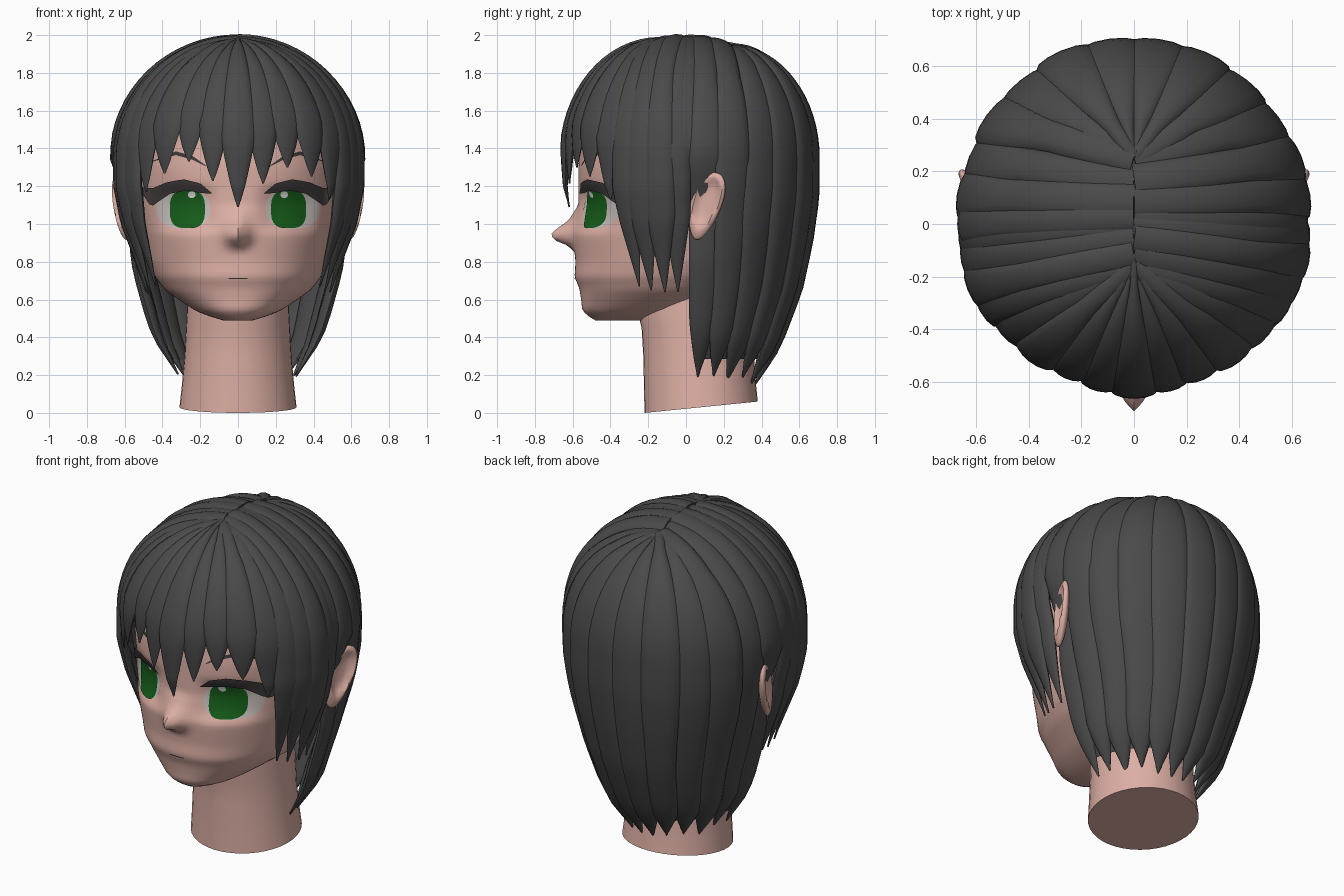
import bpy, bmesh, math, random
from mathutils import Vector

if "Cube" in bpy.data.objects:
    bpy.data.objects.remove(bpy.data.objects["Cube"])
random.seed(4)

def material(name, col):
    m = bpy.data.materials.new(name)
    m.diffuse_color = (*col, 1)
    m.use_nodes = True
    m.node_tree.nodes["Principled BSDF"].inputs["Base Color"].default_value = m.diffuse_color
    return m

SKIN = material("skin", (0.72, 0.43, 0.375))
HAIR = material("dark_hair", (0.068, 0.068, 0.068))
LASH = material("lash", (0.05, 0.043, 0.043))
WHITE = material("eye_white", (0.58, 0.53, 0.51))
GREEN = material("iris_green", (0.008, 0.11, 0.01))
GLINT = material("eye_glint", (0.85, 0.85, 0.85))

def lerp(tab, v):
    if v <= tab[0][0]:
        return tab[0][1]
    for (a, p), (b, q) in zip(tab, tab[1:]):
        if v <= b:
            return p + (q - p) * (v - a) / (b - a)
    return tab[-1][1]

def build(name, sheets, mat, closed=False, caps=False, mirror=False, angle=45):
    """Skin one or more grids of points into a smooth object."""
    bm = bmesh.new()
    for rows in sheets:
        vs = [[bm.verts.new(p) for p in r] for r in rows]
        n = len(vs[0])
        for a, b in zip(vs, vs[1:]):
            for j in range(n if closed else n - 1):
                k = (j + 1) % n
                bm.faces.new((a[j], a[k], b[k], b[j]))
        if caps:
            bm.faces.new(vs[0][::-1])
            bm.faces.new(vs[-1])
    if closed:
        bmesh.ops.recalc_face_normals(bm, faces=bm.faces)
    me = bpy.data.meshes.new(name)
    bm.to_mesh(me)
    bm.free()
    return finish(name, me, mat, mirror, angle)

def finish(name, me, mat, mirror, angle=45):
    ob = bpy.data.objects.new(name, me)
    bpy.context.collection.objects.link(ob)
    me.materials.append(mat)
    bpy.ops.object.select_all(action='DESELECT')
    ob.select_set(True)
    bpy.context.view_layer.objects.active = ob
    bpy.ops.object.shade_smooth_by_angle(angle=math.radians(angle))
    if mirror:
        ob.modifiers.new("mirror", 'MIRROR').use_mirror_merge = False
    return ob

# Head: half width, front, back and widest line by height
W = [(.49, .08), (.52, .18), (.55, .24), (.6, .315), (.65, .385), (.72, .44), (.8, .475),
     (.95, .505), (1.1, .53), (1.3, .545), (1.5, .53), (1.7, .43), (1.85, .2)]
F = [(.49, -.48), (.52, -.53), (.55, -.55), (.6, -.555), (.66, -.565), (.72, -.59), (.8, -.585),
     (.95, -.6), (1.1, -.57), (1.3, -.57), (1.5, -.55), (1.7, -.43), (1.85, -.2)]
B = [(.49, -.2), (.55, 0), (.65, .2), (.8, .35), (1, .48), (1.2, .55), (1.5, .52), (1.7, .42), (1.85, .2)]
YC = [(.49, -.35), (.55, -.2), (.65, -.07), (.8, 0)]
NOSE = [(.85, 0), (.885, .03), (.91, .09), (.94, .12), (.97, .095), (1.02, .035), (1.1, 0)]

def face_y(x, z):
    yc, f, w = lerp(YC, z), lerp(F, z), lerp(W, z)
    y = yc - (yc - f) * max(0, 1 - abs(x / w) ** 2.2) ** (1 / 2.2)
    y -= lerp(NOSE, z) * math.exp(-(x / .055) ** 2)
    y += .04 * math.exp(-((abs(x) - .27) / .14) ** 4 - ((z - 1.08) / .11) ** 4)
    return y

rows = []
for i in range(69):
    z = .49 + 1.36 * i / 68
    w, yc, row = lerp(W, z), lerp(YC, z), []
    for j in range(128):
        a = 2 * math.pi * j / 128
        s, c = math.sin(a), math.cos(a)
        x = w * math.copysign(abs(s) ** (2 / 2.2), s)
        row.append((x, face_y(x, z) if c > 0 else yc - (lerp(B, z) - yc) * c, z))
    rows.append(row)
build("head", [rows], SKIN, closed=True, caps=True)

# Neck with a slanted base
rows = []
for z, w, f, b in [(0, .31, -.22, .38), (.12, .298, -.222, .37), (.3, .283, -.226, .36),
                   (.45, .275, -.235, .36), (.55, .27, -.26, .36), (.8, .26, -.25, .36)]:
    m, d = (f + b) / 2, (b - f) / 2
    ring = []
    for j in range(40):
        a = 2 * math.pi * j / 40
        slant = .03 * (1 + math.sin(a)) * max(0, 1 - z / .3)
        ring.append((w * math.cos(a), m + d * math.sin(a), z + slant))
    rows.append(ring)
build("neck", [rows], SKIN, closed=True, caps=True, angle=40)

# Ears: flattened spheres with a hollow, turned outward at the back
bm = bmesh.new()
bmesh.ops.create_uvsphere(bm, u_segments=24, v_segments=20, radius=1)
for v in bm.verts:
    r = math.hypot(v.co.y - .05, v.co.z - .1)
    x = v.co.x * .035 - (.04 * max(0, 1 - (r / .75) ** 4) if v.co.x > 0 else 0)
    y, z = v.co.y * (.09 + .02 * v.co.z), v.co.z * .178
    y += z * .28
    v.co = (.612 + x * .9 + y * .42, .105 + y * .92 - x * .4, 1.095 + z)
me = bpy.data.meshes.new("ears")
bm.to_mesh(me)
bm.free()
finish("ears", me, SKIN, True)

# Eye, brow and mouth plates laid on the face between a lower and an upper line
def plate(name, x0, x1, low, up, mat, off, mirror=True, n=24):
    rows = []
    for i in range(6):
        row = []
        for j in range(n + 1):
            x = x0 + (x1 - x0) * (.5 - .5 * math.cos(math.pi * j / n))
            z = low(x) + (up(x) - low(x)) * i / 5
            row.append((x, face_y(min(x, .46), z) - off, z))
        rows.append(row)
    build(name, [rows], mat, mirror=mirror)

def oval(cx, cz, rx, rz, sign, p):
    return lambda x: cz + sign * rz * max(0, 1 - abs((x - cx) / rx) ** p) ** (1 / p)

def line(*pts):
    return lambda x: lerp(pts, x)

def disc(name, cx, cz, rx, rz, p, mat, off):
    plate(name, cx - rx, cx + rx, oval(cx, cz, rx, rz, -1, p), oval(cx, cz, rx, rz, 1, p), mat, off)

disc("eye_whites", .288, 1.08, .143, .105, 2.3, WHITE, .005)
disc("irises", .268, 1.078, .093, .1, 3, GREEN, .01)
disc("eye_glints", .245, 1.155, .02, .018, 2, GLINT, .014)
plate("upper_lashes", .14, .525,
      line((.14, 1.16), (.2, 1.165), (.27, 1.178), (.36, 1.16), (.42, 1.12), (.46, 1.09), (.525, 1.19)),
      line((.14, 1.165), (.2, 1.215), (.29, 1.237), (.38, 1.22), (.45, 1.19), (.525, 1.195)), LASH, .022)
plate("eyebrows", .17, .45, line((.17, 1.305), (.24, 1.34), (.33, 1.365), (.45, 1.33)),
      line((.17, 1.31), (.24, 1.36), (.33, 1.385), (.45, 1.335)), LASH, .006)
plate("mouth", -.05, .05, lambda x: .709, lambda x: .715, LASH, .004, mirror=False)

# Hair surface: angle 0 is the back, 90 the side, 180 the front
FX = [(.15, .44), (.4, .66), (.65, .77), (.8, .84), (1, .94), (1.2, 1)]
FY = [(.15, .55), (.4, .73), (.65, .87), (.9, .95), (1.15, 1)]
ROOT = [(0, .25), (55, .25), (90, .03), (120, -.16), (180, -.14)]

def hair_path(phi, tip, n_dome=16, n_drop=14):
    """Points from the parting over the dome and down to the tip height."""
    a, ab = math.radians(phi), abs(phi)
    y0 = lerp(ROOT, ab)
    rim = Vector((.645 * math.sin(a), (.685 if ab < 90 else .635) * math.cos(a)))
    top, pts = .62 - .8 * y0 * y0, []
    for i in range(n_dome + 1):
        t = math.pi / 2 * i / n_dome
        z = 1.35 + top * math.cos(t)
        if z < tip:
            break
        s = math.sin(t)
        pts.append((Vector((rim.x * s, y0 * (1 - s) + rim.y * s, z)), s))
    for i in range(1, n_drop + 1):
        z = 1.35 + (tip - 1.35) * i / n_drop
        if tip < 1.35:
            fx = lerp(FX, z)
            fy = lerp(FY, z) if ab < 90 else fx
            ear = .12 * math.exp(-((z - 1.08) / .2) ** 2 - ((ab - 82) / 11) ** 2)
            pts.append((Vector((rim.x * (fx - ear), rim.y * fy, z)), (fx + fy) / 2))
    return pts

def strand(phi, tip, width, taper, thick=.032):
    pts, rows = hair_path(phi, tip), []
    lift = random.uniform(-.008, .008)
    for i, (p, s) in enumerate(pts):
        t = (pts[min(i + 1, len(pts) - 1)][0] - pts[max(i - 1, 0)][0]).normalized()
        out = p - Vector((0, 0, min(p.z - .01, 1.2)))
        nrm = (out - t * out.dot(t)).normalized()
        side = t.cross(nrm)
        k = max(.02, min(1, (p.z - tip) / taper)) ** .75
        w = width / 2 * max(s, .75 * abs(math.sin(math.radians(phi))), .2) * k
        rows.append([p + nrm * lift + side * w * math.cos(b) + nrm * thick * max(k, .15) * math.sin(b)
                     for b in (2 * math.pi * j / 12 for j in range(12))])
    return rows

def locks(name, specs, jitter):
    sheets = []
    for phi, tip, width, taper in specs:
        for sg in ((1, -1) if phi < 180 else (1,)):
            sheets.append(strand(sg * phi, tip + random.uniform(-jitter, jitter), width, taper))
    build(name, sheets, HAIR, closed=True, caps=True, angle=50)

locks("back_hair", [(8, .16, .23, .16), (24, .17, .23, .17), (40, .18, .23, .18),
                    (55, .18, .22, .2), (69, .19, .2, .24), (81, .2, .19, .3)], .015)
locks("side_hair", [(90, 1.2, .17, .25), (95, .64, .16, .4), (103, .63, .17, .4),
                    (112, .64, .18, .45), (120, .67, .17, .5)], .012)
locks("fringe", [(130, 1.15, .19, .32), (143, 1.28, .2, .25), (156, 1.3, .19, .25),
                 (168, 1.22, .18, .3), (180, 1.1, .19, .38)], .03)

# Scalp layer under the locks
BOTTOM = [(0, .3), (80, .3), (88, 1.25), (122, 1.25), (135, 1.5), (180, 1.5)]
columns = []
for j in range(91):
    phi = -180 + 4 * j
    zb = lerp(BOTTOM, abs(phi))
    path = [p for p, s in hair_path(phi, min(zb, 1.25))]
    columns.append([Vector((p.x * .965, p.y * .965, max(p.z, zb) - .015)) for p in path])
build("scalp_hair", [columns], HAIR)
